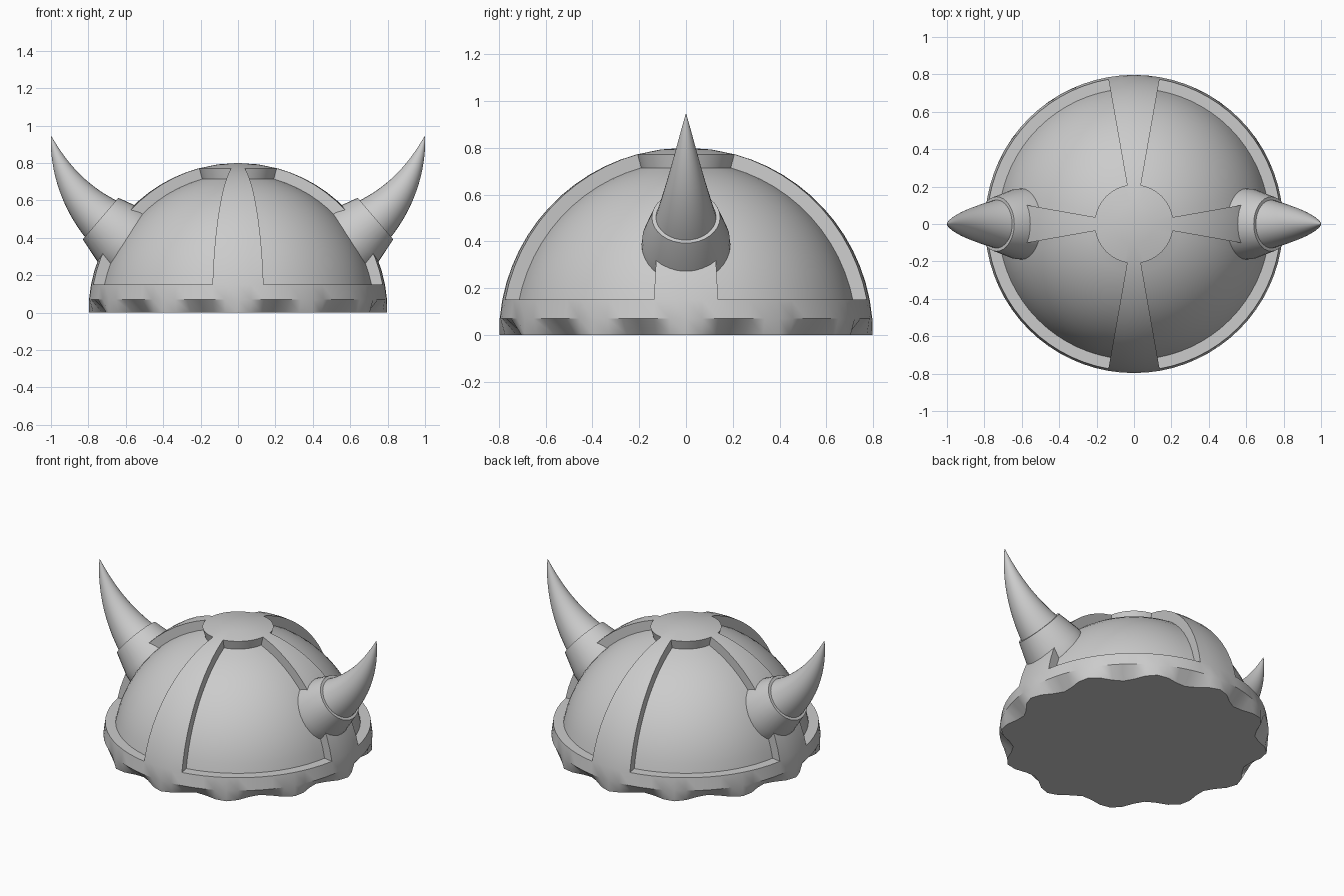
import bpy, bmesh, math
from mathutils import Vector

if "Cube" in bpy.data.objects:
    bpy.data.objects.remove(bpy.data.objects["Cube"])

R_OUT, R_IN, RIM_Z = 0.8, 0.74, 0.15


def finish(name, bm, mirror=False):
    bmesh.ops.recalc_face_normals(bm, faces=bm.faces)
    me = bpy.data.meshes.new(name)
    bm.to_mesh(me)
    bm.free()
    ob = bpy.data.objects.new(name, me)
    bpy.context.collection.objects.link(ob)
    if mirror:
        ob.modifiers.new("mirror", 'MIRROR').use_axis[0] = True
    bpy.ops.object.select_all(action='DESELECT')
    ob.select_set(True)
    bpy.context.view_layer.objects.active = ob
    bpy.ops.object.shade_smooth_by_angle(angle=math.radians(32))
    return ob


# Domed shell: raised cap, four straps and rim band around recessed panels
def build_dome():
    bm = bmesh.new()
    seg, steps = 72, 12
    a0 = math.asin(0.21 / R_OUT)
    a1 = math.acos(RIM_Z / R_OUT)
    polar = [a0 / 2] + [a0 + (a1 - a0) * i / steps for i in range(steps + 1)]
    last = len(polar) - 1              # ring where the rim band starts
    polar += [math.acos(0.07 / R_OUT), math.pi / 2]
    cache = {}

    def vert(i, j, low):
        i %= seg
        if (i, j, low) not in cache:
            az, p = 2 * math.pi * i / seg, polar[j]
            r = R_IN if low else R_OUT
            h, z = r * math.sin(p), r * math.cos(p)
            if low and j == last:      # flat ledge above the rim
                z = RIM_Z
                h = math.sqrt(R_IN ** 2 - z ** 2)
            if j == len(polar) - 1:    # scalloped lower edge
                h = 0.757 + 0.04 * math.cos(12 * az)
                z = 0.0
            cache[i, j, low] = bm.verts.new((h * math.cos(az), h * math.sin(az), z))
        return cache[i, j, low]

    def recessed(i, j):
        return 1 <= j < last and 2 <= i % 18 < 16

    def wall(a, b):
        bm.faces.new([vert(*a, False), vert(*b, False), vert(*b, True), vert(*a, True)])

    for i in range(seg):
        for j in range(len(polar) - 1):
            low = recessed(i, j)
            bm.faces.new([vert(i, j, low), vert(i, j + 1, low),
                          vert(i + 1, j + 1, low), vert(i + 1, j, low)])
            if low != recessed(i + 1, j):
                wall((i + 1, j), (i + 1, j + 1))
            if low != recessed(i, j + 1):
                wall((i, j + 1), (i + 1, j + 1))
    top = bm.verts.new((0, 0, R_OUT))
    for i in range(seg):
        bm.faces.new([top, vert(i, 0, False), vert(i + 1, 0, False)])
    bm.faces.new([vert(i, len(polar) - 1, False) for i in range(seg)])
    finish("helmet_dome", bm)


# Round tube in the xz plane; stations are (centre, tangent, radius)
def tube(name, stations, seg=32):
    bm = bmesh.new()
    rings = []
    for c, t, r in stations:
        t = t.normalized()
        u, v = Vector((0, 1, 0)), Vector((-t.z, 0, t.x))
        rings.append([bm.verts.new(c + r * (math.cos(a) * u + math.sin(a) * v))
                      for a in (2 * math.pi * k / seg for k in range(seg))])
    for a, b in zip(rings, rings[1:]):
        for k in range(seg):
            n = (k + 1) % seg
            bm.faces.new([a[k], a[n], b[n], b[k]])
    bm.faces.new(rings[0])
    bm.faces.new(rings[-1])
    return finish(name, bm, mirror=True)


build_dome()

# Tapered collars that hold the horns
axis = Vector((0.76, 0, 0.65)).normalized()
end = Vector((0.735, 0, 0.503))
tube("horn_collars", [(end + axis * d, axis, r) for d, r in
                      ((-0.21, 0.192), (-0.14, 0.187), (0, 0.146))])

# Curved horns along a quadratic path
p0, p1, p2 = end - axis * 0.01, Vector((0.93, 0, 0.67)), Vector((1.0, 0, 0.945))
horn = []
for k in range(17):
    t = k / 16
    c = p0 * (1 - t) ** 2 + p1 * 2 * t * (1 - t) + p2 * t * t
    horn.append((c, (p1 - p0) * (1 - t) + (p2 - p1) * t, max(0.001, 0.131 * (1 - t) ** 0.9)))
tube("horns", horn)
